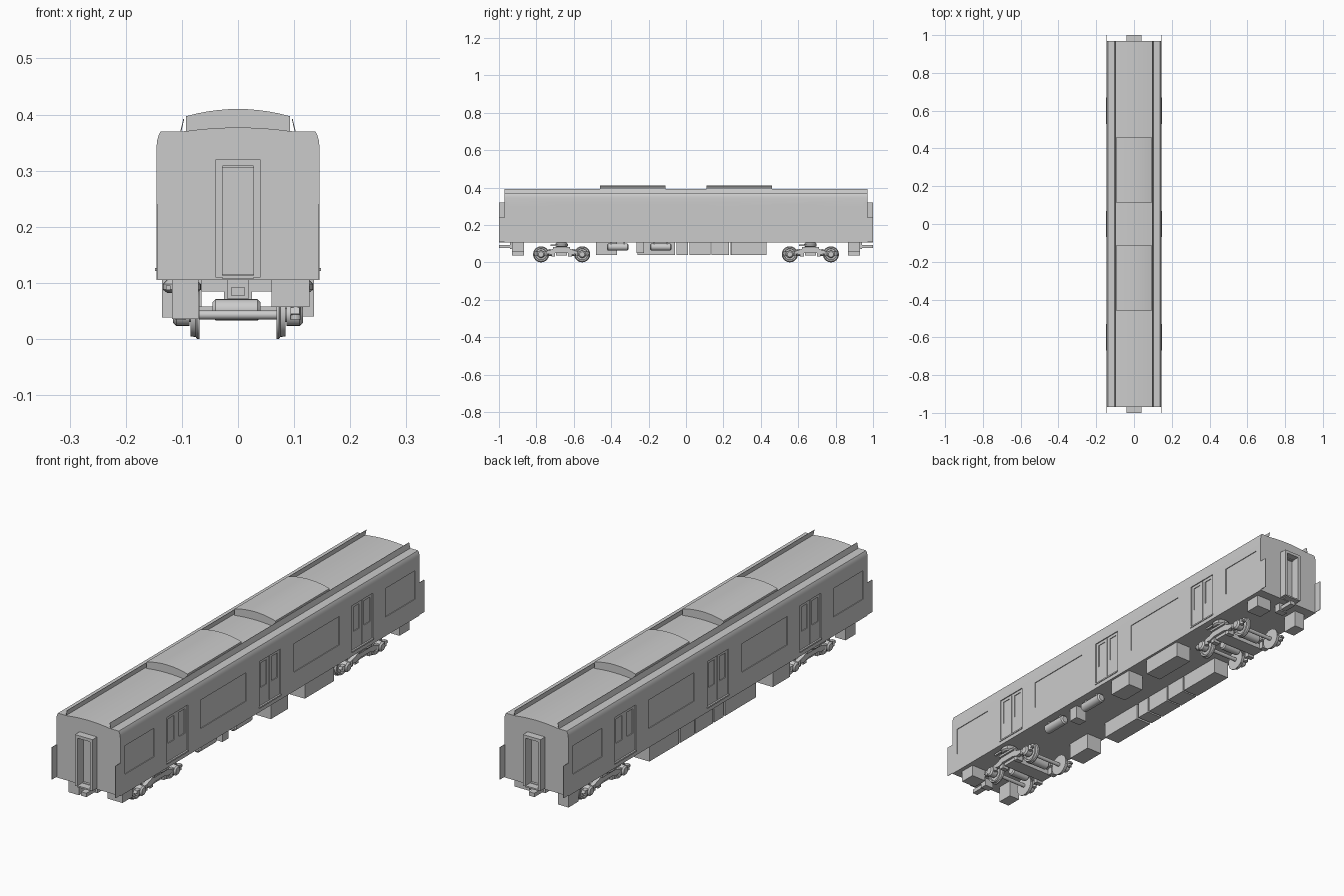
import bpy, bmesh, math
from mathutils import Vector

if "Cube" in bpy.data.objects:
    bpy.data.objects.remove(bpy.data.objects["Cube"])


def finish(name, bm, smooth=False):
    bmesh.ops.recalc_face_normals(bm, faces=bm.faces)
    me = bpy.data.meshes.new(name)
    bm.to_mesh(me)
    bm.free()
    ob = bpy.data.objects.new(name, me)
    bpy.context.collection.objects.link(ob)
    if smooth:
        bpy.context.view_layer.objects.active = ob
        ob.select_set(True)
        bpy.ops.object.shade_smooth_by_angle(angle=math.radians(30))
        ob.select_set(False)
    return ob


def add_box(bm, x0, x1, y0, y1, z0, z1):
    vs = bmesh.ops.create_cube(bm, size=1)["verts"]
    for v in vs:
        v.co = Vector(((x0 + x1) / 2 + v.co.x * (x1 - x0),
                       (y0 + y1) / 2 + v.co.y * (y1 - y0),
                       (z0 + z1) / 2 + v.co.z * (z1 - z0)))


def boxes(name, *dims):
    bm = bmesh.new()
    for d in dims:
        add_box(bm, *d)
    return finish(name, bm)


def extrude(name, pts, a, b, axis="Y", smooth=False):
    """Extrude a closed profile: (x, z) along Y or (y, z) along X."""
    bm = bmesh.new()
    place = (lambda p, t: (p[0], t, p[1])) if axis == "Y" else (lambda p, t: (t, p[0], p[1]))
    r0 = [bm.verts.new(place(p, a)) for p in pts]
    r1 = [bm.verts.new(place(p, b)) for p in pts]
    bm.faces.new(r0)
    bm.faces.new(r1)
    n = len(pts)
    for i in range(n):
        bm.faces.new((r0[i], r0[(i + 1) % n], r1[(i + 1) % n], r1[i]))
    return finish(name, bm, smooth)


def lathe(name, prof, centre, axis="X", n=24):
    """Turn an (offset along axis, radius) profile about an axis through centre."""
    bm = bmesh.new()
    rings = []
    for t, r in prof:
        ring = []
        for i in range(n):
            c, s = r * math.cos(2 * math.pi * i / n), r * math.sin(2 * math.pi * i / n)
            off = {"X": (t, c, s), "Y": (c, t, s), "Z": (c, s, t)}[axis]
            ring.append(bm.verts.new(Vector(centre) + Vector(off)))
        rings.append(ring)
    for a, b in zip(rings, rings[1:]):
        for i in range(n):
            bm.faces.new((a[i], a[(i + 1) % n], b[(i + 1) % n], b[i]))
    bm.faces.new(rings[0])
    bm.faces.new(rings[-1])
    return finish(name, bm, True)


def arc(half, edge, top, n=10):
    return [(half - 2 * half * i / n, top - (top - edge) * (1 - 2 * i / n) ** 2) for i in range(n + 1)]


# body shell with arched roof
right = [(.145, .105), (.145, .345), (.144, .354), (.1415, .363), (.138, .37), (.1, .37)]
left = [(-x, z) for x, z in reversed(right)]
body = extrude("car_body", right + arc(.093, .3705, .377) + left, -.97, .97, smooth=True)

# recesses for windows, doors and end doorways
DOORS = (-.6, 0, .6)
WINDOWS = ((-.94, -.75), (-.45, -.155), (.155, .45), (.75, .94))
shallow, deep = [], []
for s in (-1, 1):
    def side(depth, y0, y1, z0, z1):
        return (*sorted((s * (.145 - depth), s * .16)), y0, y1, z0, z1)
    shallow += [side(.003, a, b, .183, .3) for a, b in WINDOWS]
    for y in DOORS:
        shallow.append(side(.004, y - .068, y + .068, .127, .312))
        deep += [side(.007, y - .054, y - .016, .2, .3), side(.007, y + .016, y + .054, .2, .3),
                 side(.006, y - .0015, y + .0015, .13, .309)]
    shallow.append((-.028, .028, *sorted((s * .96, s * .99)), .115, .305))
for nm, dims in (("recess_cutter", shallow), ("pane_cutter", deep)):
    cutter = boxes(nm, *dims)
    cutter.hide_render = True
    cutter.hide_viewport = True
    m = body.modifiers.new(nm, "BOOLEAN")
    m.operation, m.object, m.solver = "DIFFERENCE", cutter, "EXACT"

# door sills, roof rails
for s in (-1, 1):
    boxes("door_sills", *[(*sorted((s * .144, s * .148)), y - .07, y + .07, .121, .127) for y in DOORS])
    extrude("roof_rail", [(s * .103, .369), (s * .101, .369), (s * .096, .392), (s * .0975, .392)], -.97, .97)

# roof units
for s in (-1, 1):
    extrude("roof_unit", [(-.093, .368), (.093, .368)] + arc(.093, .397, .41),
            *sorted((s * .11, s * .46)), smooth=True)

# car ends: gangway frame, side plates, coupler, end boxes
for s in (-1, 1):
    y0, y1 = sorted((s * .968, s * 1.0))
    boxes("gangway_frame", (-.04, -.028, y0, y1, .11, .32), (.028, .04, y0, y1, .11, .32),
          (-.028, .028, y0, y1, .308, .32), (-.028, .028, y0, y1, .107, .113))
    boxes("end_side_plates", (-.145, -.143, y0, y1, .108, .24), (.143, .145, y0, y1, .108, .24))
    boxes("coupler", (-.012, .012, *sorted((s * .93, s * 1.0)), .077, .093),
          (-.02, .02, *sorted((s * .91, s * .94)), .072, .106))
    e0, e1 = sorted((s * .865, s * .93))
    boxes("end_boxes", (.06, .127, e0, e1, .057, .106), (-.118, -.07, e0, e1, .036, .106))

# underfloor equipment
boxes("left_equipment", *[(-.135, -.065, a, b, .038, .106) for a, b in
      ((-.48, -.37), (-.26, -.06), (-.05, .01), (.018, .13), (.137, .23), (.237, .43))])
boxes("right_equipment", (.065, .135, .02, .13, .04, .106), (.065, .135, .24, .43, .04, .106),
      (.065, .115, -.265, -.225, .05, .106))
for y in (-.365, -.135):
    lathe("air_tank", [(-.057, .013), (-.052, .019), (.052, .019), (.057, .013)], (.105, y, .082), "Y", 20)
    boxes("tank_straps", *[(.095, .115, y + d - .005, y + d + .005, .095, .106) for d in (-.035, .035)])

# bogies
half = [(.15, .045), (.145, .056), (.09, .058), (.06, .066), (.035, .078)]
low = [(.03, .05), (.055, .042), (.08, .045), (.11, .036)]
for c in (-.665, .665):
    for s in (-1, 1):
        top = [(c + y, z) for y, z in half] + [(c - y, z) for y, z in reversed(half)]
        bot = [(c - y, z) for y, z in reversed(low)] + [(c + y, z) for y, z in low]
        extrude("side_frame", top + bot, *sorted((s * .094, s * .11)), axis="X")
        lathe("air_spring", [(0, .026), (.006, .034), (.016, .034), (.024, .026)], (s * .1, c, .082), "Z")
        boxes("spring_seat", (*sorted((s * .08, s * .118)), c - .045, c + .045, .074, .083))
        boxes("brake_unit", (*sorted((s * .075, s * .105)), c - .055, c - .035, .03, .06),
              (*sorted((s * .075, s * .105)), c + .035, c + .055, .03, .06))
        extrude("yaw_damper", [(c - .06, .087), (c + .02, .087), (c + .02, .095), (c - .06, .095)],
                *sorted((s * .12, s * .128)), axis="X")
        for w in (-.11, .11):
            lathe("wheel", [(s * .069, .043), (s * .073, .043), (s * .0755, .0395), (s * .085, .038),
                            (s * .085, .031), (s * .08, .029), (s * .08, .014), (s * .088, .012)],
                  (0, c + w, .043), n=32)
            lathe("axle_box", [(s * .086, .02), (s * .11, .02), (s * .116, .014)], (0, c + w, .043), n=16)
            for d in (-.026, .026):
                lathe("axle_spring", [(0, .009), (.022, .009)], (s * .103, c + w + d, .035), "Z", 12)
    for w in (-.11, .11):
        lathe("axle", [(-.075, .008), (.075, .008)], (0, c + w, .043), n=16)
    boxes("bogie_cross_beam", (-.1, .1, c - .03, c + .03, .037, .058),
          (-.065, .065, c - .022, c + .022, .085, .106), (-.025, .025, c - .02, c + .02, .055, .09))
    for w in (-.062, .062):
        lathe("traction_motor", [(-.045, .014), (-.04, .019), (.035, .019), (.04, .014)], (0, c + w, .052), n=20)
